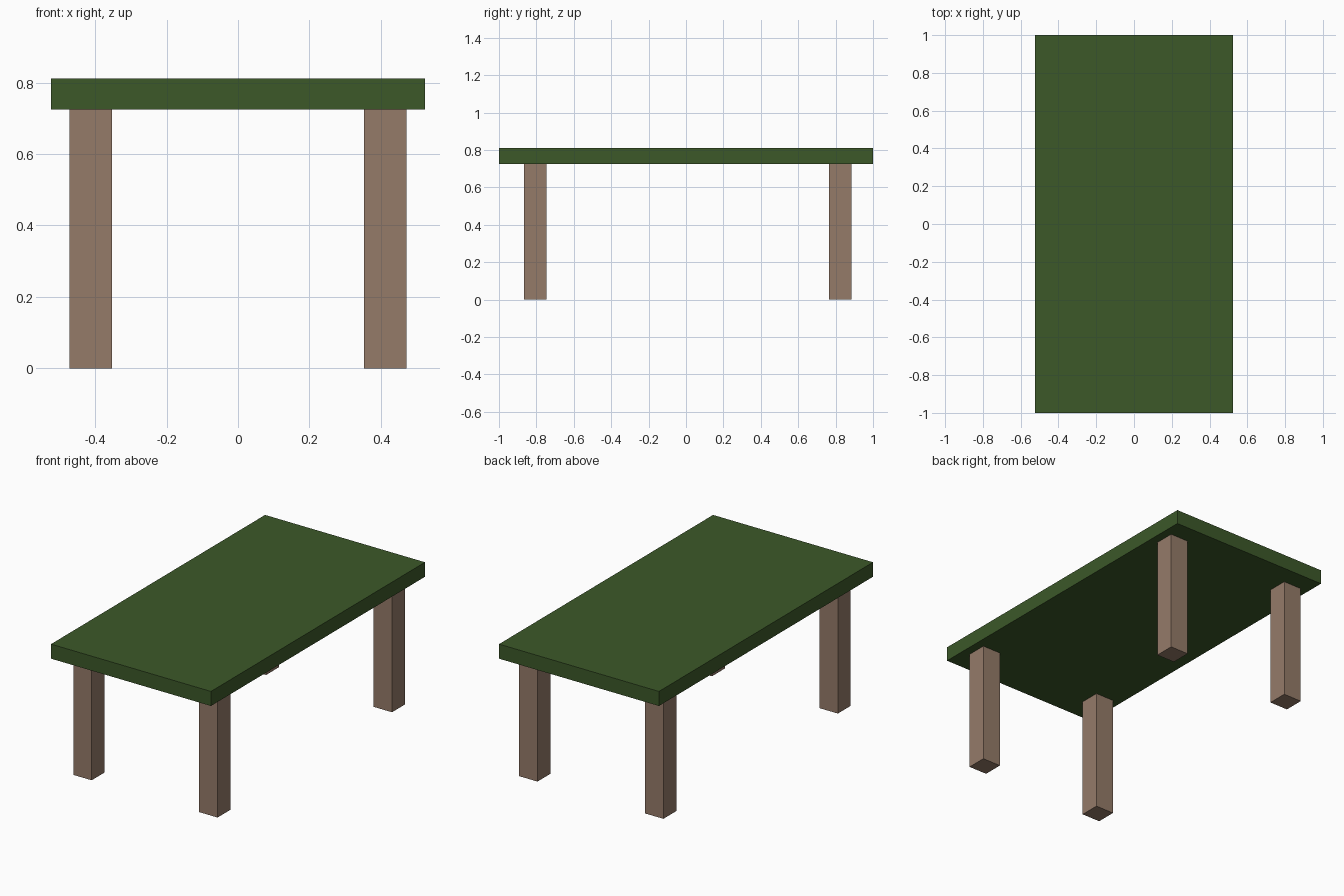
import bpy

if "Cube" in bpy.data.objects:
    bpy.data.objects.remove(bpy.data.objects["Cube"])


def material(name, color):
    mat = bpy.data.materials.new(name)
    mat.diffuse_color = (*color, 1)
    mat.use_nodes = True
    mat.node_tree.nodes["Principled BSDF"].inputs["Base Color"].default_value = mat.diffuse_color
    return mat


def box(name, low, high, mat):
    center = [(a + b) / 2 for a, b in zip(low, high)]
    bpy.ops.mesh.primitive_cube_add(size=1, location=center)
    obj = bpy.context.object
    obj.name = name
    obj.scale = [b - a for a, b in zip(low, high)]
    bpy.ops.object.transform_apply(location=False, rotation=False, scale=True)
    obj.data.materials.append(mat)
    return obj


green = material("green_paint", (0.045, 0.098, 0.022))
wood = material("brown_wood", (0.30, 0.198, 0.141))

# Table top
UNDERSIDE, TOP = 0.725, 0.811
box("table_top", (-0.523, -1, UNDERSIDE), (0.523, 1, TOP), green)

# Four square legs; the front pair is set in slightly less far than the back
HALF = 0.06
for end, y in (("front", -0.805), ("back", 0.825)):
    for side, x in (("left", -0.412), ("right", 0.412)):
        box(f"{end}_{side}_leg", (x - HALF, y - HALF, 0),
            (x + HALF, y + HALF, UNDERSIDE), wood)
